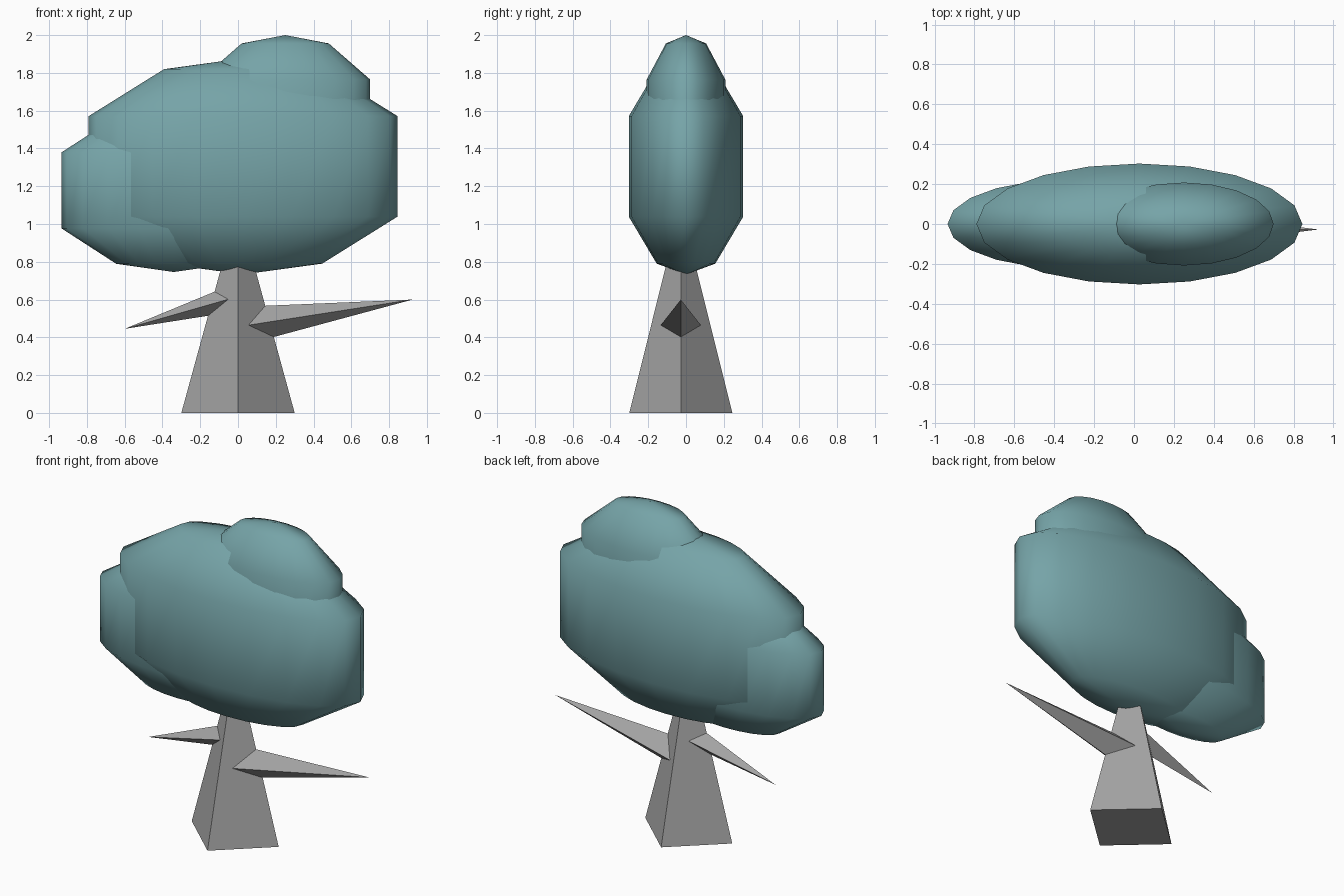
import bpy
import bmesh
import math
from mathutils import Matrix, Vector

if "Cube" in bpy.data.objects:
    bpy.data.objects.remove(bpy.data.objects["Cube"])


def make_material(name, color):
    mat = bpy.data.materials.new(name)
    mat.use_nodes = True
    mat.diffuse_color = color
    mat.node_tree.nodes["Principled BSDF"].inputs["Base Color"].default_value = color
    return mat


LEAF = make_material("dusty teal leaf", (0.18, 0.37, 0.39, 1))
BARK = make_material("grey bark", (0.37, 0.37, 0.37, 1))
TRUNK_Y = -0.0275


def finish(bm, name, mat, smooth=False):
    bmesh.ops.recalc_face_normals(bm, faces=bm.faces)
    for face in bm.faces:
        face.smooth = smooth
    mesh = bpy.data.meshes.new(name)
    bm.to_mesh(mesh)
    bm.free()
    mesh.materials.append(mat)
    obj = bpy.data.objects.new(name, mesh)
    bpy.context.collection.objects.link(obj)
    return obj


def leaf_clump(name, center, size):
    """Flattened, faceted lozenge turned from a short profile."""
    bm = bmesh.new()
    upper = [(1, 0.465), (0.512, 0.9), (0, 1)]
    profile = [(r, -z) for r, z in reversed(upper)] + upper
    verts = [bm.verts.new((r, 0, z)) for r, z in profile]
    edges = [bm.edges.new(pair) for pair in zip(verts, verts[1:])]
    bmesh.ops.spin(bm, geom=verts + edges, cent=(0, 0, 0), axis=(0, 0, 1),
                   angle=math.tau, steps=20)
    bmesh.ops.remove_doubles(bm, verts=bm.verts, dist=0.001)
    bmesh.ops.scale(bm, vec=size, verts=bm.verts)
    bmesh.ops.translate(bm, vec=center, verts=bm.verts)
    return finish(bm, name, LEAF, smooth=True)


def branch(name, root_z, half_y, half_z, tip):
    """Four-sided spike sheared from a root inside the trunk to its tip."""
    root = Vector((0, TRUNK_Y, root_z))
    along = Vector(tip) - root
    mid = root + along / 2
    bm = bmesh.new()
    bmesh.ops.create_cone(bm, cap_ends=True, segments=4, radius1=1, radius2=0, depth=1)
    bmesh.ops.remove_doubles(bm, verts=bm.verts, dist=0.001)
    bm.transform(Matrix(((0, 0, along.x, mid.x),
                         (half_y, 0, along.y, mid.y),
                         (0, half_z, along.z, mid.z),
                         (0, 0, 0, 1))))
    return finish(bm, name, BARK)


# Crown
leaf_clump("main_foliage", (0.027, 0, 1.305), (0.8175, 0.303, 0.572))
leaf_clump("lower_foliage", (-0.34, 0, 1.178), (0.595, 0.222, 0.432))
leaf_clump("top_foliage", (0.25, 0, 1.56), (0.45, 0.208, 0.44))

# Tapered diamond trunk, its top hidden in the crown
bm = bmesh.new()
height = 0.9
bmesh.ops.create_cone(bm, cap_ends=True, segments=4, radius1=0.3, radius2=0.053, depth=height)
bmesh.ops.scale(bm, vec=(1, 0.91, 1), verts=bm.verts)
bmesh.ops.translate(bm, vec=(0, TRUNK_Y, height / 2), verts=bm.verts)
finish(bm, "trunk", BARK)

# Branches
branch("left_branch", 0.456, 0.113, 0.105, (0.925, TRUNK_Y, 0.6))
branch("right_branch", 0.616, 0.083, 0.077, (-0.6, TRUNK_Y, 0.445))
